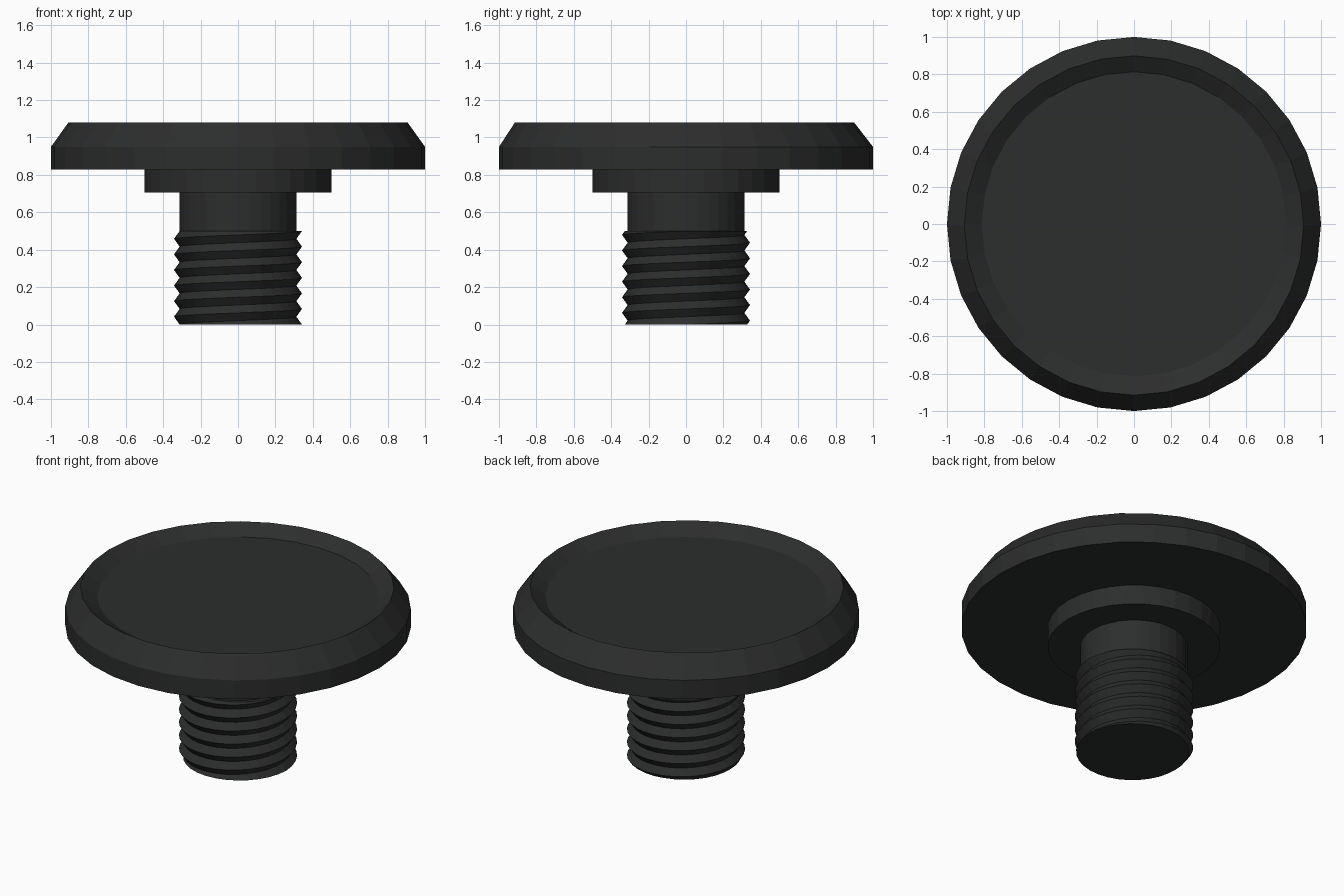
import bpy, bmesh, math

if "Cube" in bpy.data.objects:
    bpy.data.objects.remove(bpy.data.objects["Cube"])

SIDES = 32
black = bpy.data.materials.new("black")
black.diffuse_color = (0.025, 0.026, 0.026, 1)
black.use_nodes = True
black.node_tree.nodes["Principled BSDF"].inputs["Base Color"].default_value = black.diffuse_color


def finish(bm, name):
    bmesh.ops.recalc_face_normals(bm, faces=bm.faces)
    me = bpy.data.meshes.new(name)
    bm.to_mesh(me)
    bm.free()
    me.materials.append(black)
    ob = bpy.data.objects.new(name, me)
    bpy.context.collection.objects.link(ob)
    return ob


def turned(name, profile):
    """Stack of rings (radius, z, y offset), capped at both ends."""
    bm = bmesh.new()
    rings = []
    for r, z, dy in profile:
        rings.append([bm.verts.new((r * math.cos(2 * math.pi * i / SIDES),
                                    r * math.sin(2 * math.pi * i / SIDES) + dy, z))
                      for i in range(SIDES)])
    for a, b in zip(rings, rings[1:]):
        for i in range(SIDES):
            j = (i + 1) % SIDES
            bm.faces.new((a[i], a[j], b[j], b[i]))
    bm.faces.new(rings[0][::-1])
    bm.faces.new(rings[-1])
    return finish(bm, name)


def thread(name, root, crest, height, turns):
    """Helical V thread, trimmed flat at both ends."""
    bm = bmesh.new()
    pitch = height / turns
    cols = []
    for i in range(SIDES + 1):
        a = 2 * math.pi * i / SIDES
        cols.append([])
        for k in range(-4, 2 * turns + 4):
            r = root if k % 2 else crest
            z = (k / 2 + i / SIDES) * pitch
            cols[-1].append(bm.verts.new((r * math.cos(a), r * math.sin(a), z)))
    for a, b in zip(cols, cols[1:]):
        for k in range(len(a) - 1):
            bm.faces.new((a[k], b[k], b[k + 1], a[k + 1]))
    bmesh.ops.remove_doubles(bm, verts=bm.verts, dist=1e-5)
    for z, n in ((0, -1), (height, 1)):
        geom = bm.verts[:] + bm.edges[:] + bm.faces[:]
        bmesh.ops.bisect_plane(bm, geom=geom, plane_co=(0, 0, z),
                               plane_no=(0, 0, n), clear_outer=True)
    bmesh.ops.remove_doubles(bm, verts=bm.verts, dist=1e-5)
    bmesh.ops.holes_fill(bm, edges=[e for e in bm.edges if e.is_boundary], sides=0)
    return finish(bm, name)


# Wide head with chamfered rim and shallow dished top
turned("head", [(1.0, 0.83, 0), (1.0, 0.95, 0), (0.907, 1.08, -0.008), (0.814, 1.02, 0)])
# Collar under the head
turned("collar", [(0.5, 0.705, 0), (0.5, 0.83, 0)])
# Plain shank
turned("shank", [(0.312, 0.5, 0), (0.312, 0.705, 0)])
# Threaded end
thread("threaded_end", 0.312, 0.342, 0.5, 6)
